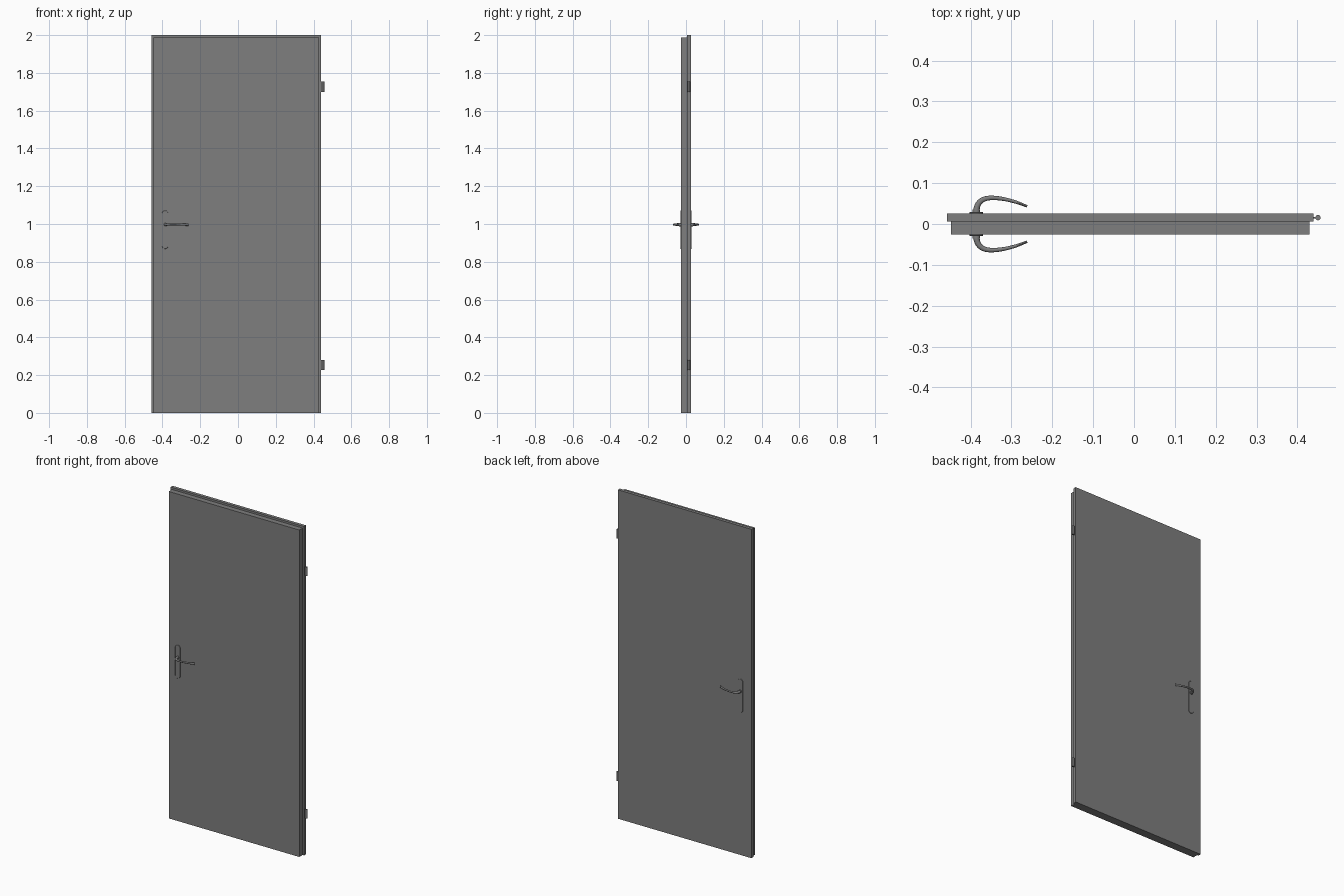
import bpy, bmesh, math
from mathutils import Vector

cube = bpy.data.objects.get("Cube")
if cube:
    bpy.data.objects.remove(cube, do_unlink=True)

grey = bpy.data.materials.new("mid_grey")
grey.use_nodes = True
COLOUR = (0.21, 0.21, 0.21, 1)
grey.diffuse_color = COLOUR
grey.node_tree.nodes["Principled BSDF"].inputs["Base Color"].default_value = COLOUR


def finish(name, bm, smooth=False):
    bmesh.ops.recalc_face_normals(bm, faces=bm.faces)
    mesh = bpy.data.meshes.new(name)
    bm.to_mesh(mesh)
    bm.free()
    mesh.materials.append(grey)
    obj = bpy.data.objects.new(name, mesh)
    bpy.context.collection.objects.link(obj)
    if smooth:
        bpy.ops.object.select_all(action='DESELECT')
        obj.select_set(True)
        bpy.context.view_layer.objects.active = obj
        bpy.ops.object.shade_smooth_by_angle(angle=math.radians(35))
    return obj


def prism(name, outline, direction, smooth=False):
    """Extrude a flat outline along a direction."""
    bm = bmesh.new()
    face = bm.faces.new([bm.verts.new(p) for p in outline])
    out = bmesh.ops.extrude_face_region(bm, geom=[face])
    moved = [g for g in out["geom"] if isinstance(g, bmesh.types.BMVert)]
    bmesh.ops.translate(bm, verts=moved, vec=direction)
    return finish(name, bm, smooth)


def box(name, x0, x1, y0, y1, z0, z1):
    outline = [(x0, y0, z0), (x1, y0, z0), (x1, y1, z0), (x0, y1, z0)]
    return prism(name, outline, (0, 0, z1 - z0))


def circle(cx, cy, z, r, n=20):
    return [(cx + r * math.cos(math.tau * i / n), cy + r * math.sin(math.tau * i / n), z)
            for i in range(n)]


def bezier(p, t):
    s = 1 - t
    return s**3 * p[0] + 3 * s * s * t * p[1] + 3 * s * t * t * p[2] + t**3 * p[3]


def lever(name, side):
    """Sweep a tapering ellipse along two joined curves."""
    neck = [Vector(p) for p in ((-0.386, 0.026), (-0.387, 0.05), (-0.375, 0.064), (-0.348, 0.064))]
    grip = [Vector(p) for p in ((-0.348, 0.064), (-0.32, 0.064), (-0.285, 0.054), (-0.262, 0.043))]
    path = [bezier(neck, i / 12) for i in range(12)] + [bezier(grip, i / 12) for i in range(13)]
    bm = bmesh.new()
    rings, n, last = [], 16, len(path) - 1
    for i, p in enumerate(path):
        f = i / last
        tangent = (path[min(i + 1, last)] - path[max(i - 1, 0)]).normalized()
        normal = Vector((-tangent.y, tangent.x))
        wide = 0.008 - 0.005 * f
        tall = 0.009 - 0.006 * math.sin(math.pi * f) * 0.5 - 0.002 * f
        ring = []
        for k in range(n):
            a = math.tau * k / n
            q = p + normal * (wide * math.cos(a))
            ring.append(bm.verts.new((q.x, side * q.y, 0.997 + tall * math.sin(a))))
        rings.append(ring)
    for a, b in zip(rings, rings[1:]):
        for k in range(n):
            bm.faces.new((a[k], a[(k + 1) % n], b[(k + 1) % n], b[k]))
    bm.faces.new(rings[0])
    bm.faces.new(rings[-1])
    return finish(name, bm, True)


# Rebated door leaf
box("front_leaf", -0.448, 0.430, -0.0255, 0.006, 0, 1.988)
box("back_leaf", -0.458, 0.440, 0.006, 0.0255, 0, 2.0)

# Handle plate, collar and lever on both faces
for label, side in (("front", -1), ("back", 1)):
    outline = []
    for cz, start in ((1.055, 0), (0.885, math.pi)):
        for i in range(13):
            a = start + math.pi * i / 12
            outline.append((-0.386 + 0.0165 * math.cos(a), side * 0.025, cz + 0.0165 * math.sin(a)))
    plate = prism(label + "_handle_plate", outline, (0, side * 0.0045, 0), True)
    bevel = plate.modifiers.new("Bevel", 'BEVEL')
    bevel.width = 0.001
    bevel.limit_method = 'ANGLE'
    bevel.angle_limit = math.radians(50)
    collar = [(x, side * 0.025, z) for x, z, _ in circle(-0.386, 0.997, 0, 0.0095)]
    prism(label + "_handle_collar", collar, (0, side * 0.011, 0), True)
    lever(label + "_lever", side)

# Hinges on the right-hand edge
for label, z in (("lower", 0.226), ("upper", 1.700)):
    prism(label + "_hinge_knuckle", circle(0.4505, 0.0155, z, 0.0065), (0, 0, 0.054), True)
    box(label + "_hinge_leaf", 0.435, 0.449, 0.0135, 0.0175, z, z + 0.054)
